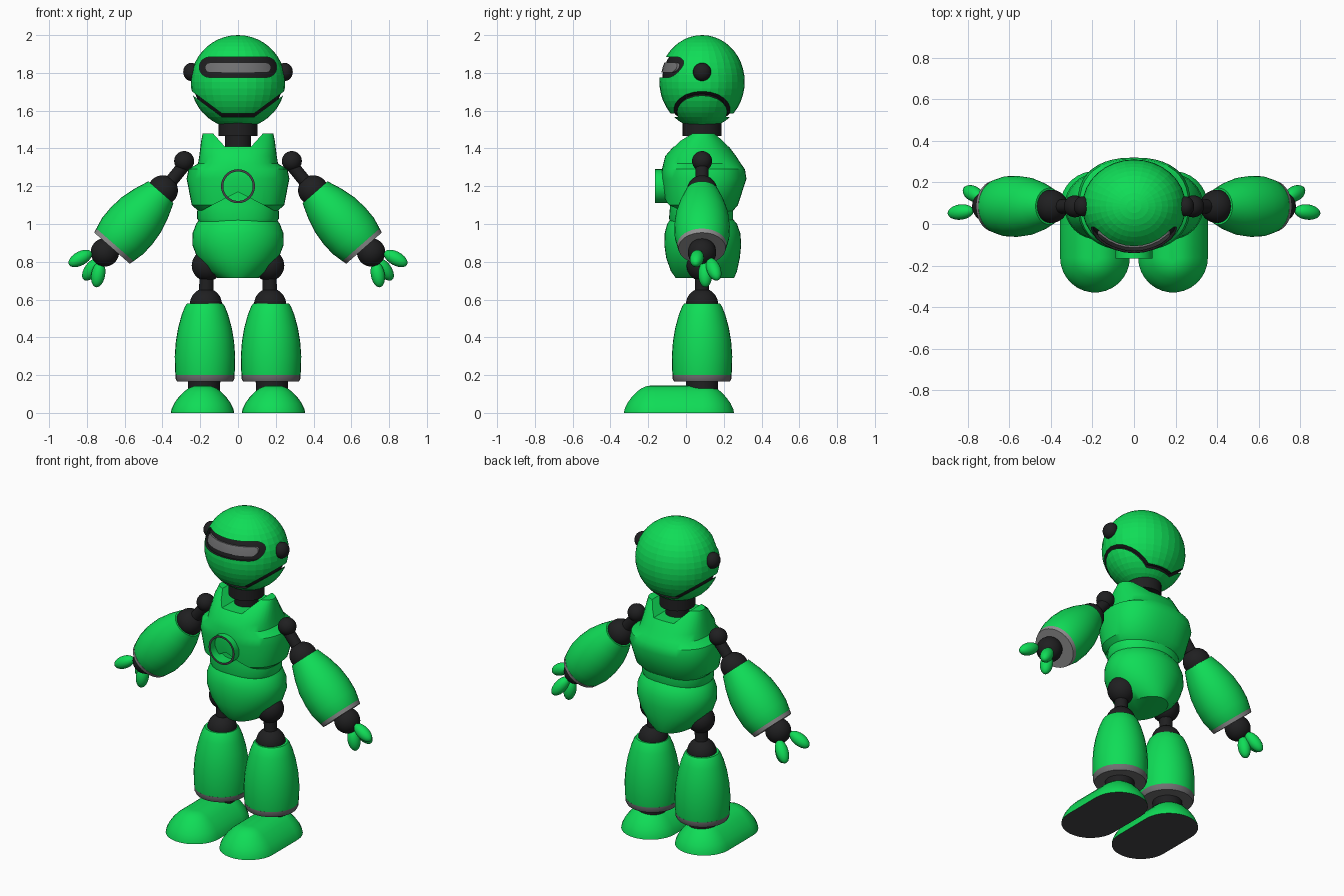
import bpy, bmesh, math
from mathutils import Vector, Matrix

if "Cube" in bpy.data.objects:
    bpy.data.objects.remove(bpy.data.objects["Cube"])


def material(name, r, g, b):
    m = bpy.data.materials.new(name)
    m.diffuse_color = (r, g, b, 1)
    m.use_nodes = True
    m.node_tree.nodes["Principled BSDF"].inputs["Base Color"].default_value = m.diffuse_color
    return m


GREEN = material("bright green", 0.005, 0.72, 0.095)
BLACK = material("joint black", 0.014, 0.014, 0.015)
DARK = material("dark grey", 0.06, 0.06, 0.065)
GREY = material("visor grey", 0.16, 0.16, 0.165)
BAND = material("band grey", 0.28, 0.28, 0.28)
CY = 0.085  # body axis in y


def finish(bm, name, mat, angle=35):
    bmesh.ops.recalc_face_normals(bm, faces=bm.faces)
    me = bpy.data.meshes.new(name)
    bm.to_mesh(me)
    bm.free()
    me.materials.append(mat)
    ob = bpy.data.objects.new(name, me)
    bpy.context.collection.objects.link(ob)
    bpy.ops.object.select_all(action='DESELECT')
    bpy.context.view_layer.objects.active = ob
    ob.select_set(True)
    if angle:
        bpy.ops.object.shade_smooth_by_angle(angle=math.radians(angle))
    return ob


def loft(name, rings, mat, angle=35):
    bm = bmesh.new()
    rows = [[bm.verts.new(p) for p in ring] for ring in rings]
    n = len(rows[0])
    for a, b in zip(rows, rows[1:]):
        for i in range(n):
            j = (i + 1) % n
            bm.faces.new((a[i], a[j], b[j], b[i]))
    bm.faces.new(rows[0])
    bm.faces.new(rows[-1])
    return finish(bm, name, mat, angle)


def turned(name, start, end, profile, mat, n=32):
    """Revolve (t, radius) pairs around the line from start to end."""
    a, b = Vector(start), Vector(end)
    q = (b - a).to_track_quat('Z', 'Y')
    rings = [[a.lerp(b, t) + q @ Vector((r * math.cos(k * math.tau / n), r * math.sin(k * math.tau / n), 0))
              for k in range(n)] for t, r in profile]
    return loft(name, rings, mat)


def ball(name, c, radii, mat, angle=35, u=32, v=18, direction=None):
    bm = bmesh.new()
    bmesh.ops.create_uvsphere(bm, u_segments=u, v_segments=v, radius=1)
    rot = Vector(direction).to_track_quat('Z', 'Y').to_matrix().to_4x4() if direction else Matrix()
    bm.transform(Matrix.Translation(c) @ rot @ Matrix.Diagonal((*radii, 1)))
    return finish(bm, name, mat, angle)


def prism(name, pts, y0, y1, mat):
    return loft(name, [[(x, y, z) for x, z in pts] for y in (y0, y1)], mat, 0)


def cut(ob, cutter, operation='DIFFERENCE'):
    m = ob.modifiers.new("cut", 'BOOLEAN')
    m.object, m.operation, m.solver, m.material_mode = cutter, operation, 'EXACT', 'TRANSFER'
    bpy.context.view_layer.objects.active = ob
    bpy.ops.object.modifier_apply(modifier=m.name)
    bpy.data.objects.remove(cutter)


def slot(half, r, z):
    """Stadium outline in x and z."""
    pts = []
    for k in range(24):
        a = -math.pi / 2 + math.pi * (k % 12) / 11 + (math.pi if k >= 12 else 0)
        pts.append(((half - r) * (1 if k < 12 else -1) + r * math.cos(a), z + r * math.sin(a)))
    return pts


def oval_rings(rows, power, n=40):
    """Rounded cross-sections from (z, half width, front y, back y)."""
    rings = []
    for z, rx, yf, yb in rows:
        ring = []
        for k in range(n):
            c, s = math.cos(k * math.tau / n), math.sin(k * math.tau / n)
            c, s = [math.copysign(abs(v) ** (2 / power), v) for v in (c, s)]
            ring.append((rx * c, (yf + yb) / 2 + (yb - yf) / 2 * s, z))
        rings.append(ring)
    return rings


# Head shell with visor slot and jaw groove over a black core
HC = (0, CY, 1.753)
HR = Vector((0.25, 0.226, 0.247))
head = ball("head", HC, HR, GREEN, 0, 32, 22)
cut(head, prism("visor_cutter", slot(0.205, 0.054, 1.83), -0.4, CY, BLACK))
jaw = [(-0.3, 1.744), (-0.085, 1.585), (0.085, 1.585), (0.3, 1.744)]
cut(head, prism("jaw_cutter", jaw + [(x, z - 0.018) for x, z in reversed(jaw)], -0.4, 0.6, BLACK))
ball("head_core", HC, HR * 0.94, BLACK)
visor = ball("visor", HC, HR * 0.975, GREY)
cut(visor, prism("visor_trim", slot(0.175, 0.026, 1.828), -0.4, CY - 0.04, GREY), 'INTERSECT')

# Neck
turned("neck", (0, CY, 1.38), (0, CY, 1.56),
       [(0, 0.07), (0.47, 0.07), (0.47, 0.103), (1, 0.103)], BLACK)

# Chest with neck notch and pointed lower front edge
chest = loft("chest", oval_rings([
    (1.06, 0.20, -0.07, 0.24), (1.10, 0.245, -0.11, 0.275), (1.24, 0.272, -0.13, 0.32),
    (1.29, 0.262, -0.127, 0.312), (1.32, 0.212, -0.12, 0.29), (1.36, 0.205, -0.11, 0.265),
    (1.44, 0.195, -0.04, 0.205), (1.48, 0.187, 0.02, 0.165)], 2.4), GREEN)
cut(chest, prism("neck_cutter", [(-0.07, 1.41), (0.07, 1.41), (0.155, 1.505), (-0.155, 1.505)],
                 -0.3, 0.5, GREEN))
cut(chest, prism("edge_cutter", [(0, 1.17), (0.20, 1.067), (0.20, 1.0), (-0.20, 1.0), (-0.20, 1.067)],
                 -0.3, 0.0, GREEN))

# Round chest ring with grey rim
ring = turned("chest_ring", (0, -0.165, 1.2), (0, -0.09, 1.2),
              [(1, 0.09), (0, 0.09), (0, 0.078), (1, 0.078)], GREEN)
ring.data.materials.append(DARK)
for f in ring.data.polygons:
    if f.center.y < -0.16:
        f.material_index = 1
bm = bmesh.new()  # open the tube ends
bm.from_mesh(ring.data)
bmesh.ops.delete(bm, geom=[f for f in bm.faces if len(f.verts) > 4], context='FACES_ONLY')
bm.to_mesh(ring.data)
bm.free()

# Belly and pelvis
loft("pelvis", oval_rings([
    (0.715, 0.11, -0.055, 0.255), (0.75, 0.163, -0.08, 0.27), (0.82, 0.215, -0.105, 0.285),
    (0.89, 0.242, -0.115, 0.292), (0.95, 0.241, -0.113, 0.288), (1.0, 0.222, -0.1, 0.27),
    (1.03, 0.2, -0.08, 0.245)], 2), GREEN)
loft("belly", oval_rings([(1.0, 0.20, -0.08, 0.24), (1.03, 0.217, -0.09, 0.25),
                          (1.09, 0.215, -0.085, 0.25), (1.2, 0.2, -0.09, 0.25)], 2.2), GREEN)

for s, side in ((-1, "left"), (1, "right")):
    def P(x, y, z):
        return (s * x, y, z)

    ball(side + "_ear", P(0.248, CY, 1.805), (0.042, 0.048, 0.048), BLACK)

    # Arm
    ball(side + "_shoulder", P(0.285, CY, 1.333), (0.053,) * 3, BLACK)
    turned(side + "_upper_arm", P(0.27, CY, 1.33), P(0.40, CY, 1.17),
           [(0, 0.034), (1, 0.034)], BLACK, 20)
    ball(side + "_elbow", P(0.398, CY, 1.178), (0.08,) * 3, BLACK)
    top, end = P(0.408, CY, 1.168), P(0.667, CY, 0.872)
    turned(side + "_forearm", top, end,
           [(0, 0.088), (0.06, 0.097), (0.2, 0.118), (0.4, 0.139), (0.6, 0.147),
            (0.78, 0.145), (0.92, 0.133), (0.95, 0.128)], GREEN)
    turned(side + "_wrist_band", top, end, [(0.94, 0.131), (1.0, 0.125)], BAND)
    ball(side + "_hand", P(0.705, CY, 0.85), (0.075,) * 3, BLACK)
    for i, (a, b) in enumerate([((0.775, 0.065, 0.85), (0.895, 0.05, 0.785)),
                                ((0.735, 0.125, 0.815), (0.815, 0.168, 0.705)),
                                ((0.728, 0.10, 0.80), (0.752, 0.103, 0.665))]):
        a, b = Vector(P(*a)), Vector(P(*b))
        d = b - a
        ball(f"{side}_finger_{i + 1}", (a + b) / 2, (0.037, 0.037, d.length / 2),
             GREEN, 35, 20, 12, d)

    # Leg
    ball(side + "_hip", P(0.163, CY, 0.78), (0.082,) * 3, BLACK)
    turned(side + "_thigh", P(0.165, CY, 0.76), P(0.17, CY, 0.58), [(0, 0.038), (1, 0.038)], BLACK, 20)
    ball(side + "_knee", P(0.17, CY, 0.575), (0.085,) * 3, BLACK)
    turned(side + "_shin", P(0.175, CY, 0), P(0.175, CY, 1),
           [(0.195, 0.155), (0.22, 0.158), (0.3, 0.16), (0.38, 0.154), (0.45, 0.142),
            (0.52, 0.123), (0.565, 0.105), (0.578, 0.095)], GREEN)
    turned(side + "_ankle_band", P(0.175, CY, 0.165), P(0.175, CY, 0.2),
           [(0, 0.148), (0.5, 0.156), (1, 0.156)], GREY)
    turned(side + "_ankle", P(0.18, CY, 0.12), P(0.178, CY, 0.2), [(0, 0.085), (1, 0.085)], BLACK)

    # Foot: shrinking stadium sections with a dark sole
    rings = []
    for z, r in ((0, 0.168), (0.02, 0.164), (0.05, 0.15), (0.08, 0.129),
                 (0.11, 0.101), (0.13, 0.075), (0.142, 0.045), (0.145, 0.02)):
        ring = []
        for k in range(32):
            a = math.pi * (k % 16) / 15 + (math.pi if k >= 16 else 0)
            ring.append(P(0.188 + r * math.cos(a), (0.087 if k < 16 else -0.162) + r * math.sin(a), z))
        rings.append(ring)
    foot = loft(side + "_foot", rings, GREEN)
    foot.data.materials.append(DARK)
    for f in foot.data.polygons:
        if f.center.z < 0.005:
            f.material_index = 1
